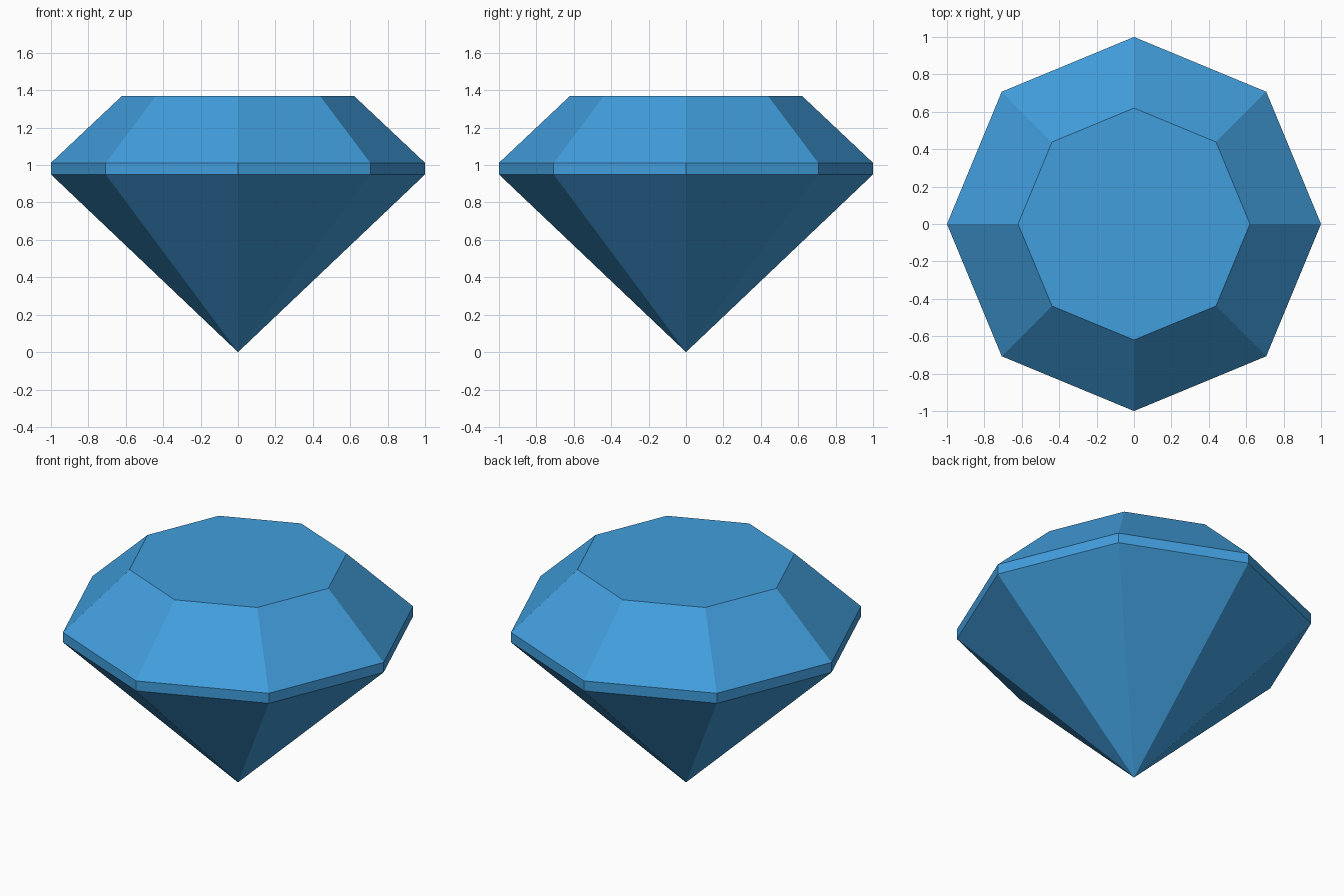
import bpy
import bmesh
from math import cos, sin, pi

cube = bpy.data.objects.get("Cube")
if cube:
    bpy.data.objects.remove(cube, do_unlink=True)

SIDES = 8

# Gem colour
blue = bpy.data.materials.new("gem blue")
colour = (0.054, 0.342, 0.723, 1)
blue.diffuse_color = colour
blue.use_nodes = True
blue.node_tree.nodes["Principled BSDF"].inputs["Base Color"].default_value = colour

bm = bmesh.new()


def ring(radius, z):
    """One octagon of vertices, with corners on the x and y axes."""
    return [bm.verts.new((radius * cos(2 * pi * i / SIDES),
                          radius * sin(2 * pi * i / SIDES), z))
            for i in range(SIDES)]


# Point, lower girdle, upper girdle and table outline
tip = bm.verts.new((0, 0, 0))
rings = [ring(1, 0.95), ring(1, 1.012), ring(0.62, 1.37)]

for i in range(SIDES):
    j = (i + 1) % SIDES
    # Pavilion facet
    bm.faces.new((tip, rings[0][j], rings[0][i]))
    # Girdle and crown facets
    for low, high in zip(rings, rings[1:]):
        bm.faces.new((low[i], low[j], high[j], high[i]))

# Flat table on top
bm.faces.new(rings[-1])
bmesh.ops.recalc_face_normals(bm, faces=bm.faces)

mesh = bpy.data.meshes.new("gem")
bm.to_mesh(mesh)
bm.free()
mesh.materials.append(blue)
gem = bpy.data.objects.new("gem", mesh)
bpy.context.collection.objects.link(gem)
